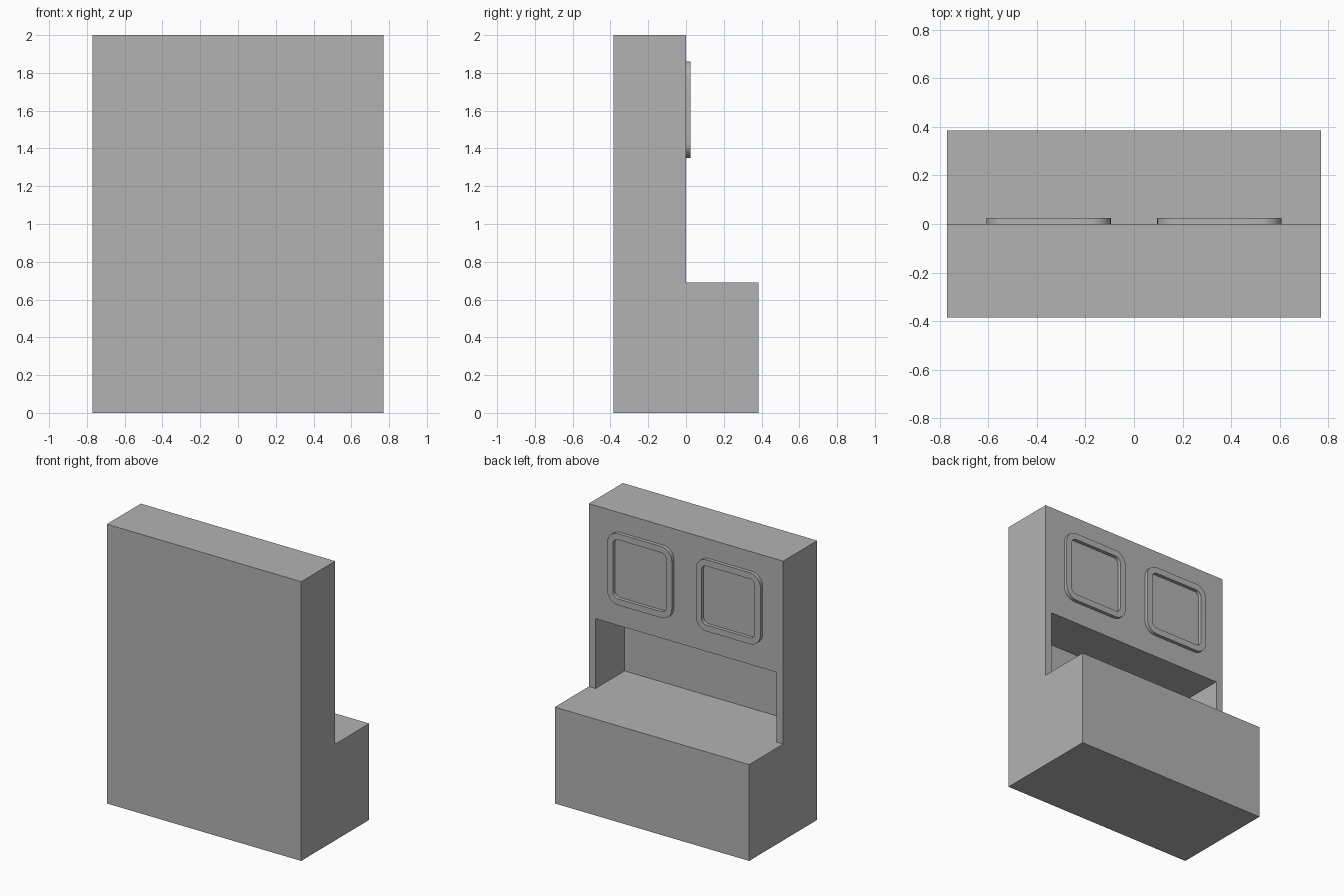
import bpy, bmesh, math

if "Cube" in bpy.data.objects:
    bpy.data.objects.remove(bpy.data.objects["Cube"])

W, D, H = 0.77, 0.385, 2.0          # half width, half depth, height
BASE_Z = 0.69

# Darker grey paint
grey = bpy.data.materials.new("dark_grey")
grey.diffuse_color = (0.45, 0.45, 0.45, 1)
grey.use_nodes = True
grey.node_tree.nodes["Principled BSDF"].inputs["Base Color"].default_value = grey.diffuse_color


def make_object(name, bm):
    bmesh.ops.recalc_face_normals(bm, faces=bm.faces)
    mesh = bpy.data.meshes.new(name)
    bm.to_mesh(mesh)
    bm.free()
    mesh.materials.append(grey)
    obj = bpy.data.objects.new(name, mesh)
    bpy.context.collection.objects.link(obj)
    return obj


def extrude_x(name, profile, half):
    """Extrude a (y, z) profile symmetrically along x."""
    bm = bmesh.new()
    face = bm.faces.new([bm.verts.new((-half, y, z)) for y, z in profile])
    new = bmesh.ops.extrude_face_region(bm, geom=[face])["geom"]
    bmesh.ops.translate(bm, vec=(2 * half, 0, 0),
                        verts=[v for v in new if isinstance(v, bmesh.types.BMVert)])
    return make_object(name, bm)


def rounded_square(half, r, steps=8):
    pts = []
    for k, (sx, sz) in enumerate([(1, 1), (-1, 1), (-1, -1), (1, -1)]):
        for i in range(steps + 1):
            a = math.pi / 2 * (k + i / steps)
            pts.append((sx * (half - r) + r * math.cos(a),
                        sz * (half - r) + r * math.sin(a)))
    return pts


def rounded_frame(name, cx, cz, half, width, r, y0, y1):
    bm = bmesh.new()
    outer, inner = rounded_square(half, r), rounded_square(half - width, r - width)
    loops = [[bm.verts.new((cx + x, y, cz + z)) for x, z in pts]
             for pts, y in ((outer, y0), (outer, y1), (inner, y1), (inner, y0))]
    n = len(outer)
    for a, b in zip(loops, loops[1:] + loops[:1]):
        for i in range(n):
            j = (i + 1) % n
            bm.faces.new((a[i], a[j], b[j], b[i]))
    return make_object(name, bm)


# L-shaped cabinet
body = extrude_x("cabinet_body", [(-D, 0), (D, 0), (D, BASE_Z), (0, BASE_Z),
                                  (0, H), (-D, H)], W)

# Niche above the counter, floor flush with the counter top
cutter = extrude_x("niche_cutter", [(-0.33, BASE_Z), (0.1, BASE_Z),
                                    (0.1, 1.19), (-0.33, 1.19)], 0.717)
cutter.hide_render = True
mod = body.modifiers.new("niche", "BOOLEAN")
mod.operation, mod.solver, mod.object = "DIFFERENCE", "EXACT", cutter
bpy.context.view_layer.objects.active = body
bpy.ops.object.modifier_apply(modifier=mod.name)
bpy.data.objects.remove(cutter)

# Two raised rounded frames on the upper panel
for side, name in ((-1, "left_frame"), (1, "right_frame")):
    frame = rounded_frame(name, side * 0.351, 1.605, 0.256, 0.045, 0.085, -0.004, 0.025)
    bpy.ops.object.select_all(action="DESELECT")
    frame.select_set(True)
    bpy.context.view_layer.objects.active = frame
    bpy.ops.object.shade_smooth_by_angle(angle=math.radians(30))
